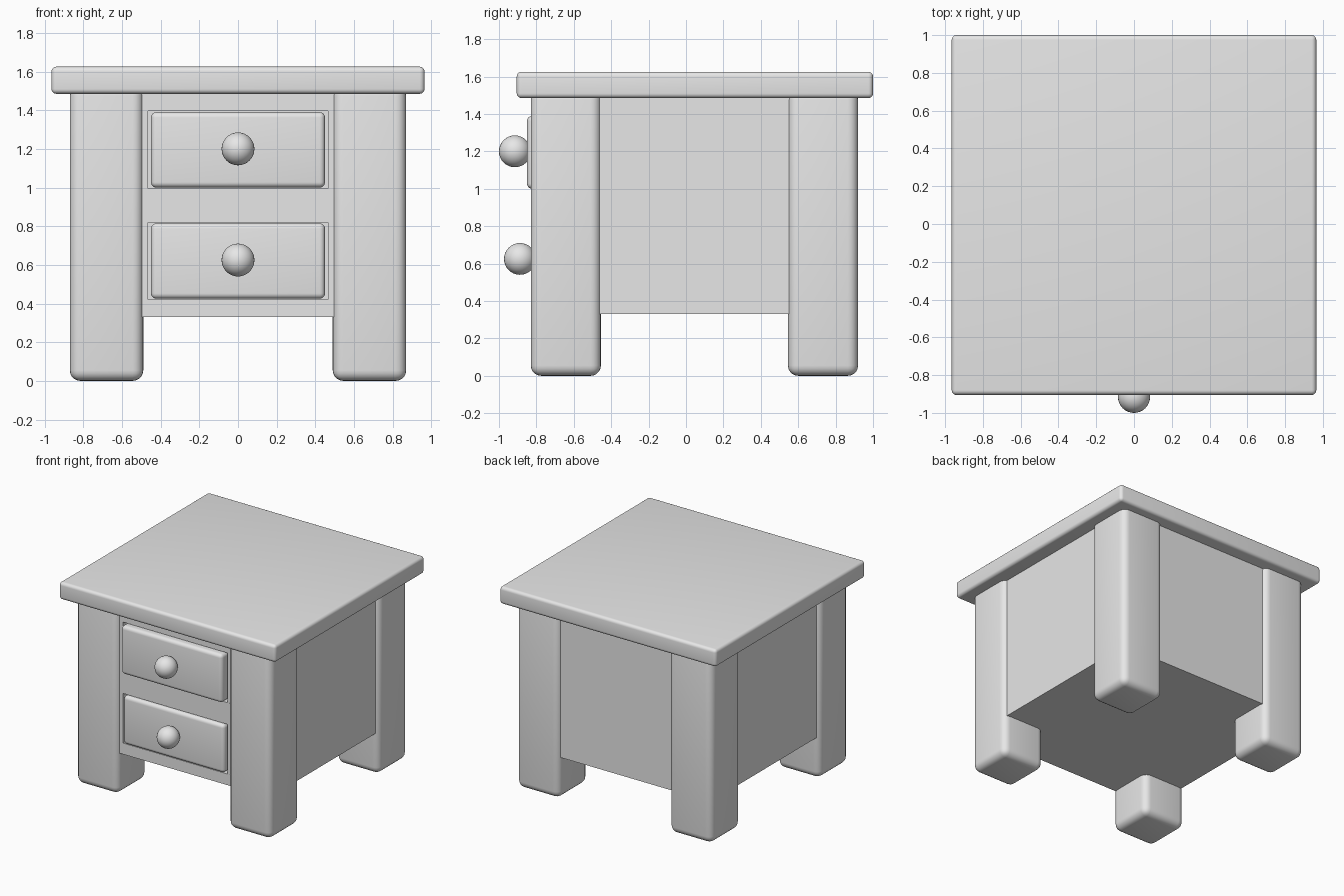
import bpy
import bmesh
from math import radians
from mathutils import Matrix

cube = bpy.data.objects.get("Cube")
if cube:
    bpy.data.objects.remove(cube, do_unlink=True)

GREY = (0.8, 0.8, 0.8, 1.0)
grey = bpy.data.materials.new("plain grey")
grey.use_nodes = True
grey.diffuse_color = GREY
grey.node_tree.nodes["Principled BSDF"].inputs["Base Color"].default_value = GREY


def finish(bm, name):
    """Turn a bmesh into a smooth shaded object with the grey material."""
    mesh = bpy.data.meshes.new(name)
    bm.to_mesh(mesh)
    bm.free()
    mesh.materials.append(grey)
    obj = bpy.data.objects.new(name, mesh)
    bpy.context.collection.objects.link(obj)
    bpy.ops.object.select_all(action="DESELECT")
    obj.select_set(True)
    bpy.context.view_layer.objects.active = obj
    bpy.ops.object.shade_smooth_by_angle(angle=radians(35))
    return obj


def box(name, xs, ys, zs, bevel=0.0):
    """Box between min/max pairs, with rounded edges if bevel is set."""
    bm = bmesh.new()
    bmesh.ops.create_cube(bm, size=1)
    spans = (xs, ys, zs)
    for v in bm.verts:
        v.co = [s[0] if c < 0 else s[1] for c, s in zip(v.co, spans)]
    if bevel:
        bmesh.ops.bevel(bm, geom=bm.edges[:], offset=bevel, segments=5,
                        profile=0.5, affect="EDGES")
    return finish(bm, name)


def ball(name, centre, radius):
    bm = bmesh.new()
    bmesh.ops.create_uvsphere(bm, u_segments=32, v_segments=16, radius=radius,
                              matrix=Matrix.Translation(centre))
    return finish(bm, name)


# Table top
box("table_top", (-0.965, 0.965), (-0.905, 1.0), (1.485, 1.625), 0.025)

# Four thick rounded legs
for side, xs in (("left", (0.49, 0.87)), ("right", (-0.87, -0.49))):
    for end, ys in (("front", (-0.83, -0.455)), ("back", (0.545, 0.92))):
        box(f"{end}_{side}_leg", xs, ys, (0, 1.53), 0.055)

# Cabinet body, set slightly in from the legs
box("cabinet_body", (-0.84, 0.84), (-0.74, 0.89), (0.33, 1.5))

# Front frame around the drawer openings
for name, zs in (("bottom_rail", (0.33, 0.42)), ("middle_rail", (0.82, 0.995)),
                 ("top_rail", (1.395, 1.5))):
    box(name, (-0.52, 0.52), (-0.8, -0.73), zs)
for name, xs in (("left_stile", (0.465, 0.52)), ("right_stile", (-0.52, -0.465))):
    box(name, xs, (-0.799, -0.73), (0.34, 1.49))

# Drawers with round knobs; the upper one is pulled out a little further
for name, front, bottom in (("upper", -0.85, 1.0), ("lower", -0.823, 0.425)):
    box(f"{name}_drawer", (-0.45, 0.45), (front, -0.7),
        (bottom, bottom + 0.39), 0.028)
    ball(f"{name}_knob", (0, front - 0.065, bottom + 0.2), 0.085)
